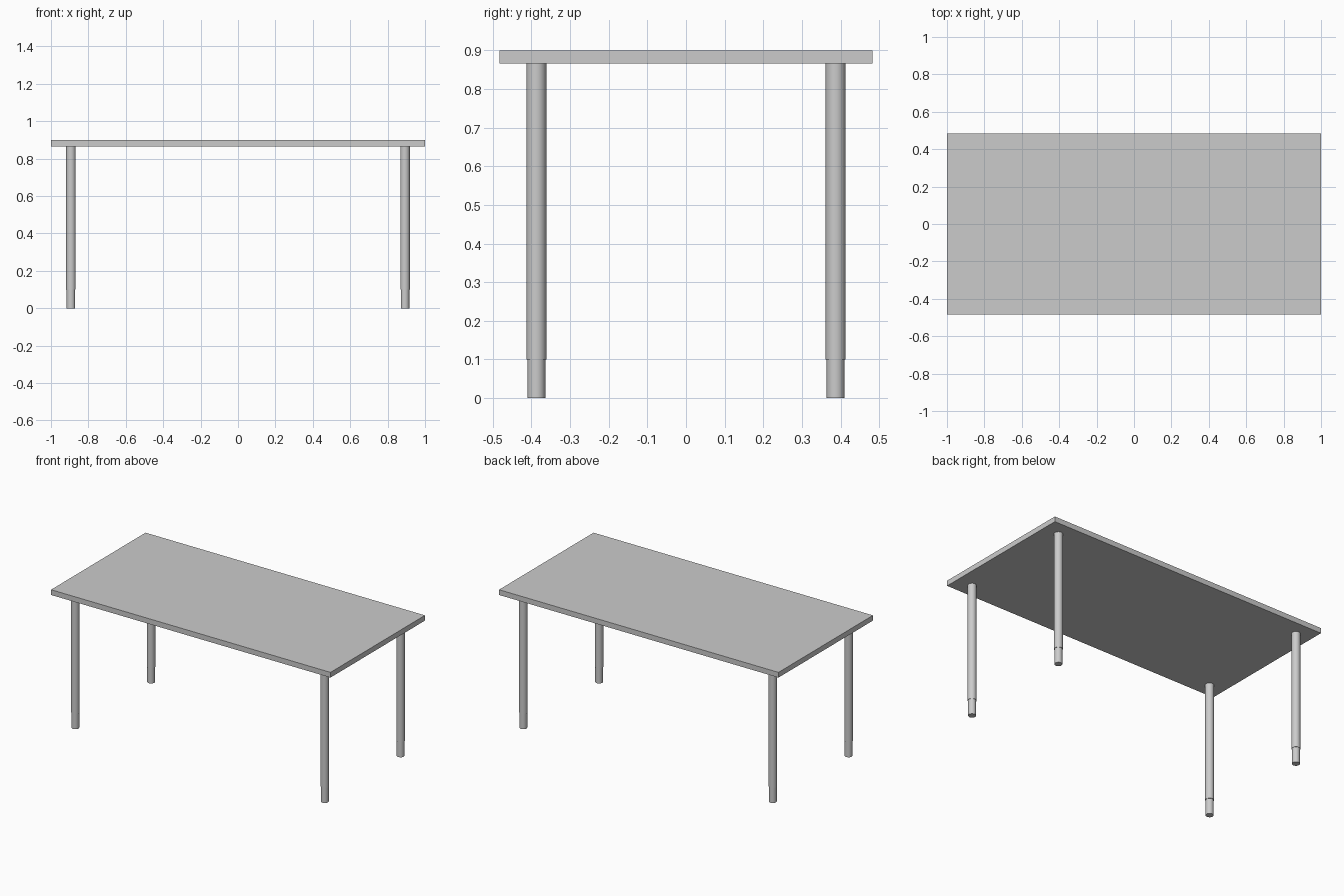
import bpy

if "Cube" in bpy.data.objects:
    bpy.data.objects.remove(bpy.data.objects["Cube"])

TOP_Z, UNDER_Z, FOOT_Z = 0.90, 0.866, 0.10
LEG_X, LEG_Y = 0.893, 0.387


def cylinder(name, x, y, z0, z1, radius):
    bpy.ops.mesh.primitive_cylinder_add(
        vertices=32, radius=radius, depth=z1 - z0, location=(x, y, (z0 + z1) / 2))
    obj = bpy.context.object
    obj.name = name
    bpy.ops.object.shade_smooth_by_angle()
    return obj


# Table top slab
bpy.ops.mesh.primitive_cube_add(size=1, location=(0, 0, (TOP_Z + UNDER_Z) / 2))
top = bpy.context.object
top.name = "table_top"
top.scale = (2.0, 0.966, TOP_Z - UNDER_Z)
bpy.ops.object.transform_apply(location=False, rotation=False, scale=True)

# Four tubular legs, each with a slightly narrower adjustable foot
for side, sx in (("left", -1), ("right", 1)):
    for end, sy in (("front", -1), ("back", 1)):
        x, y = sx * LEG_X, sy * LEG_Y
        cylinder(f"{end}_{side}_leg", x, y, FOOT_Z, UNDER_Z, 0.0255)
        cylinder(f"{end}_{side}_foot", x, y, 0, FOOT_Z, 0.0228)
